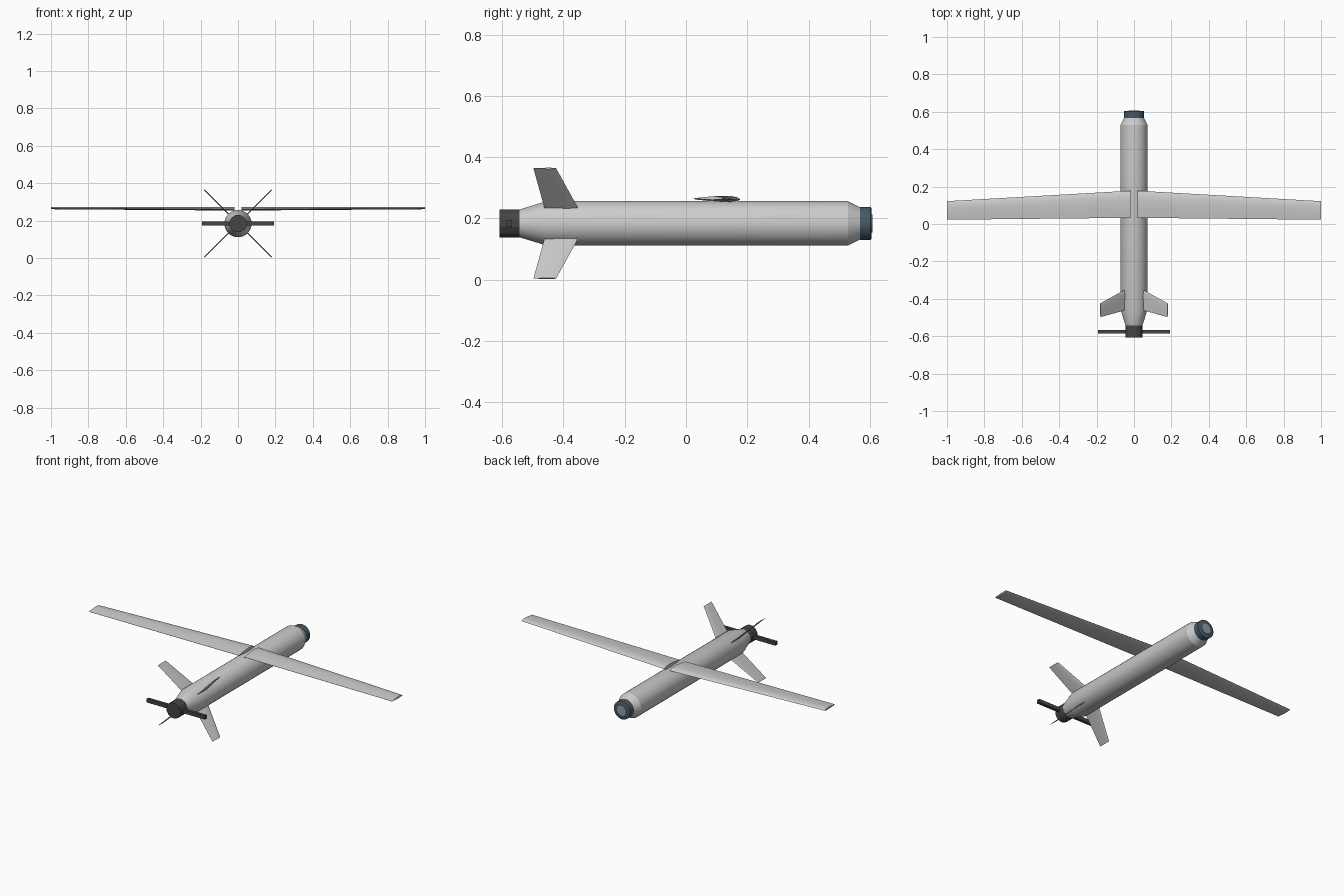
import bpy, bmesh, math
from mathutils import Vector

if "Cube" in bpy.data.objects:
    bpy.data.objects.remove(bpy.data.objects["Cube"])

CZ = 0.184  # height of the fuselage axis


def material(name, rgb):
    m = bpy.data.materials.new(name)
    m.diffuse_color = (*rgb, 1)
    m.use_nodes = True
    m.node_tree.nodes["Principled BSDF"].inputs["Base Color"].default_value = m.diffuse_color
    return m


DARK = material("dark_plastic", (0.06, 0.06, 0.06))
BLUE = material("sensor_housing", (0.06, 0.10, 0.13))
GLASS = material("lens_glass", (0.28, 0.33, 0.37))


def loft(name, sections, mat=None, angle=30):
    """Skin a list of equal-length closed loops and cap both ends."""
    bm = bmesh.new()
    rings = [[bm.verts.new(p) for p in s] for s in sections]
    n = len(rings[0])
    for a, b in zip(rings, rings[1:]):
        for i in range(n):
            j = (i + 1) % n
            bm.faces.new((a[i], a[j], b[j], b[i]))
    bm.faces.new(rings[0])
    bm.faces.new(rings[-1])
    bmesh.ops.recalc_face_normals(bm, faces=bm.faces)
    me = bpy.data.meshes.new(name)
    bm.to_mesh(me)
    bm.free()
    ob = bpy.data.objects.new(name, me)
    bpy.context.collection.objects.link(ob)
    if mat:
        me.materials.append(mat)
    if angle:
        bpy.ops.object.select_all(action='DESELECT')
        bpy.context.view_layer.objects.active = ob
        ob.select_set(True)
        bpy.ops.object.shade_smooth_by_angle(angle=math.radians(angle))
    return ob


def turned(name, profile, sides, mat=None, angle=30):
    """Body of revolution about the long axis; profile is (y, radius)."""
    def ring(y, r):
        return [(r * math.cos(t), y, CZ + r * math.sin(t))
                for t in (2 * math.pi * (i + 0.5) / sides for i in range(sides))]
    return loft(name, [ring(y, r) for y, r in profile], mat, angle)


def airfoil(origin, up, lead, trail, upper, lower):
    """Closed airfoil loop between leading and trailing y values."""
    shape = [(0.0, 0.0), (0.06, 0.55), (0.2, 0.92), (0.4, 1.0), (0.7, 0.6), (1.0, 0.04)]
    top = [(c, t * upper) for c, t in shape]
    bottom = [(c, -t * lower) for c, t in reversed(shape[1:])]
    return [Vector(origin) + Vector((0, lead + (trail - lead) * c, 0)) + Vector(up) * h
            for c, h in top + bottom]


# Fuselage tube with tapered ends
turned("fuselage", [(-0.545, 0.045), (-0.455, 0.073), (0.528, 0.073), (0.57, 0.052)], 32, angle=20)

# Nose sensor and lens
turned("nose_sensor", [(0.568, 0.054), (0.603, 0.054), (0.605, 0.05)], 24, BLUE)
turned("nose_lens", [(0.595, 0.03), (0.608, 0.03)], 24, GLASS)

# Rear motor hub and propeller bar
turned("motor_hub", [(-0.608, 0.047), (-0.543, 0.047)], 12, DARK, angle=0)
loft("propeller", [[(x, -0.577 + a * 0.009, CZ + b * 0.011)
                    for a, b in ((-1, -1), (1, -1), (1, 1), (-1, 1))] for x in (-0.192, 0.192)],
     DARK, angle=0)

# Main wings
for side, s in (("left", -1), ("right", 1)):
    loft(side + "_wing", [
        airfoil((s * 0.018, 0, 0.262), (0, 0, 1), 0.178, 0.033, 0.012, 0.008),
        airfoil((s * 1.0, 0, 0.265), (0, 0, 1), 0.122, 0.023, 0.007, 0.004)])

# Four tail fins in an X
for v, sz in (("upper", 1), ("lower", -1)):
    for h, sx in (("left", -1), ("right", 1)):
        normal = Vector((-sx, 0, sz)).normalized()
        loft(f"{v}_{h}_tail_fin", [
            airfoil((sx * 0.05, 0, CZ + sz * 0.05), normal, -0.352, -0.462, 0.003, 0.003),
            airfoil((sx * 0.18, 0, CZ + sz * 0.18), normal, -0.424, -0.498, 0.0025, 0.0025)])
